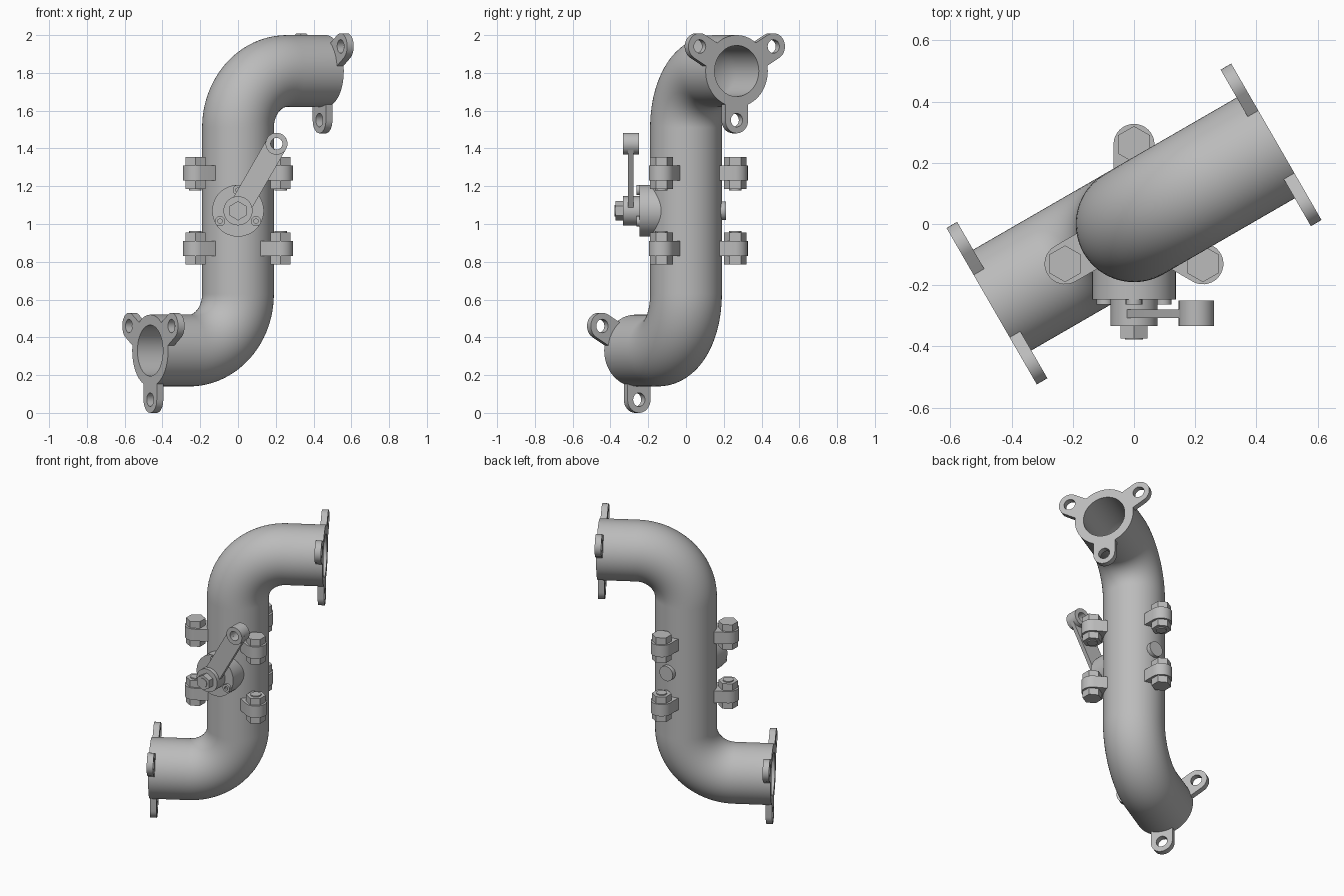
import bpy, bmesh
from math import sin, cos, pi, radians
from mathutils import Vector, Matrix

old = bpy.data.objects.get("Cube")
if old:
    bpy.data.objects.remove(old, do_unlink=True)

grey = bpy.data.materials.new("cast grey")
grey.use_nodes = True
grey.diffuse_color = (0.5, 0.5, 0.5, 1)
grey.node_tree.nodes["Principled BSDF"].inputs["Base Color"].default_value = (0.5, 0.5, 0.5, 1)

X, Y, Z = Vector((1, 0, 0)), Vector((0, 1, 0)), Vector((0, 0, 1))
OUT = Vector((cos(radians(30)), sin(radians(30)), 0))   # heading of the upper outlet
PIPE_R, BORE_R, BEND_R, REACH = 0.19, 0.135, 0.30, 0.537
MID_Z, ARM_Z = 1.07, 0.74
LUG_R = 0.26


def finish(name, bm):
    bmesh.ops.recalc_face_normals(bm, faces=bm.faces)
    mesh = bpy.data.meshes.new(name)
    bm.to_mesh(mesh)
    bm.free()
    mesh.materials.append(grey)
    ob = bpy.data.objects.new(name, mesh)
    bpy.context.collection.objects.link(ob)
    bpy.ops.object.select_all(action="DESELECT")
    ob.select_set(True)
    bpy.context.view_layer.objects.active = ob
    bpy.ops.object.shade_smooth_by_angle(angle=radians(32))
    return ob


def frame(origin, normal, up):
    """Local x, y = up, z = normal."""
    rot = Matrix((up.cross(normal), up, normal)).transposed().to_4x4()
    return Matrix.Translation(origin) @ rot


def ngon(r, n=32, cx=0, cy=0, start=90):
    return [(cx + r * cos(radians(start) + 2 * pi * i / n),
             cy + r * sin(radians(start) + 2 * pi * i / n)) for i in range(n)]


def tongue(start, end, half, n=16):
    """Strip along local x with one rounded end."""
    tip = [(end + half * sin(pi * i / n), -half * cos(pi * i / n)) for i in range(n + 1)]
    return [(start, -half)] + tip + [(start, half)]


def prism(name, loops, depth, matrix):
    """Extrude an outline, with any further loops as holes."""
    bm = bmesh.new()
    for loop in loops:
        verts = [bm.verts.new((x, y, 0)) for x, y in loop]
        for a, b in zip(verts, verts[1:] + verts[:1]):
            bm.edges.new((a, b))
    if len(loops) == 1:
        bm.faces.new(verts)
    else:
        bmesh.ops.triangle_fill(bm, use_beauty=True, edges=bm.edges[:], normal=(0, 0, 1))
    res = bmesh.ops.extrude_face_region(bm, geom=bm.faces[:], use_keep_orig=True)
    moved = [g for g in res["geom"] if isinstance(g, bmesh.types.BMVert)]
    bmesh.ops.translate(bm, verts=moved, vec=(0, 0, depth))
    bm.transform(matrix)
    return finish(name, bm)


# Hollow S-shaped pipe swept through two elbows
def half_path(steps=24):
    pts = []
    for i in range(steps + 1):
        a = pi / 2 * i / steps
        pos = OUT * BEND_R * (1 - cos(a)) + Z * (ARM_Z - BEND_R + BEND_R * sin(a))
        pts.append((pos, OUT * sin(a) + Z * cos(a)))
    pts.append((OUT * REACH + Z * ARM_Z, OUT.copy()))
    return pts


upper = half_path()
path = [(-p, t) for p, t in reversed(upper)] + upper
side = Z.cross(OUT)
bm = bmesh.new()
SEG = 64


def skin(radius):
    rings = []
    for pos, tangent in path:
        across = side.cross(tangent)
        rings.append([bm.verts.new(pos + Z * MID_Z + (side * x + across * y))
                      for x, y in ngon(radius, SEG)])
    for r0, r1 in zip(rings, rings[1:]):
        for i in range(SEG):
            j = (i + 1) % SEG
            bm.faces.new((r0[i], r0[j], r1[j], r1[i]))
    return rings


outer, inner = skin(PIPE_R), skin(BORE_R)
for end in (0, -1):
    for i in range(SEG):
        j = (i + 1) % SEG
        bm.faces.new((outer[end][i], outer[end][j], inner[end][j], inner[end][i]))
finish("pipe_body", bm)

# Drilled mounting ears at both pipe ends
for label, sign in (("upper", 1), ("lower", -1)):
    base = frame(OUT * sign * (REACH - 0.04) + Z * (MID_Z + sign * ARM_Z), OUT * sign, Z)
    for k, ang in enumerate((30, 150, 270)):
        prism(f"{label}_flange_ear_{k + 1}",
              [tongue(0.15, LUG_R, 0.07), ngon(0.036, 24, LUG_R)],
              0.04, base @ Matrix.Rotation(radians(ang), 4, "Z"))

# Clamp lugs, each with a hex head and a hex nut on a bolt
for label, z in (("upper", MID_Z + 0.2), ("lower", MID_Z - 0.2)):
    outward = 1 if z > MID_Z else -1
    for k, ang in enumerate((90, 210, 330)):
        a = radians(ang)
        spot = Vector((cos(a) * LUG_R, sin(a) * LUG_R, z))
        tag = f"{label}_{k + 1}"
        prism("clamp_lug_" + tag, [tongue(0.16, LUG_R, 0.067)], 0.08,
              frame(Z * (z - 0.04), Z, Y) @ Matrix.Rotation(a, 4, "Z"))
        prism("bolt_head_" + tag, [ngon(0.06, 6)], 0.045,
              frame(spot + Z * outward * 0.04, Z * outward, Y))
        prism("bolt_nut_" + tag, [ngon(0.06, 6)], 0.045,
              frame(spot - Z * outward * 0.04, Z * -outward, Y))
        prism("bolt_end_" + tag, [ngon(0.033, 20)], 0.052,
              frame(spot - Z * outward * 0.04, Z * -outward, Y))


# Valve boss on the front with its cover screws
def front(y, x=0, z=MID_Z):
    return frame(Vector((x, y, z)), -Y, Z)


prism("valve_boss", [ngon(0.137, 48)], 0.114, front(-0.133))
for k, ang in enumerate((90, 210, 330)):
    a = radians(ang)
    prism(f"cover_screw_{k + 1}", [ngon(0.027, 20), ngon(0.013, 6)], 0.016,
          front(-0.247, 0.11 * cos(a), MID_Z + 0.11 * sin(a)))

# Lever: hub, flat arm, drilled eye and retaining nut
EYE_X, EYE_Z, LENGTH = 0.204, MID_Z + 0.355, 0.41
prism("lever_hub", [ngon(0.077, 40)], 0.087, front(-0.246))
prism("lever_arm", [tongue(0, LENGTH, 0.057), ngon(0.031, 24, LENGTH)], 0.028,
      front(-0.279) @ Matrix.Rotation(radians(60), 4, "Z"))
prism("lever_eye", [ngon(0.058, 32), ngon(0.031, 24)], 0.083, front(-0.25, EYE_X, EYE_Z))
prism("lever_nut", [ngon(0.051, 6)], 0.042, front(-0.332))
prism("lever_spindle_end", [ngon(0.03, 24)], 0.046, front(-0.332))

# Spindle plug at the back
prism("back_plug", [ngon(0.05, 32)], 0.043, frame(Vector((0, 0.17, MID_Z)), Y, Z))
